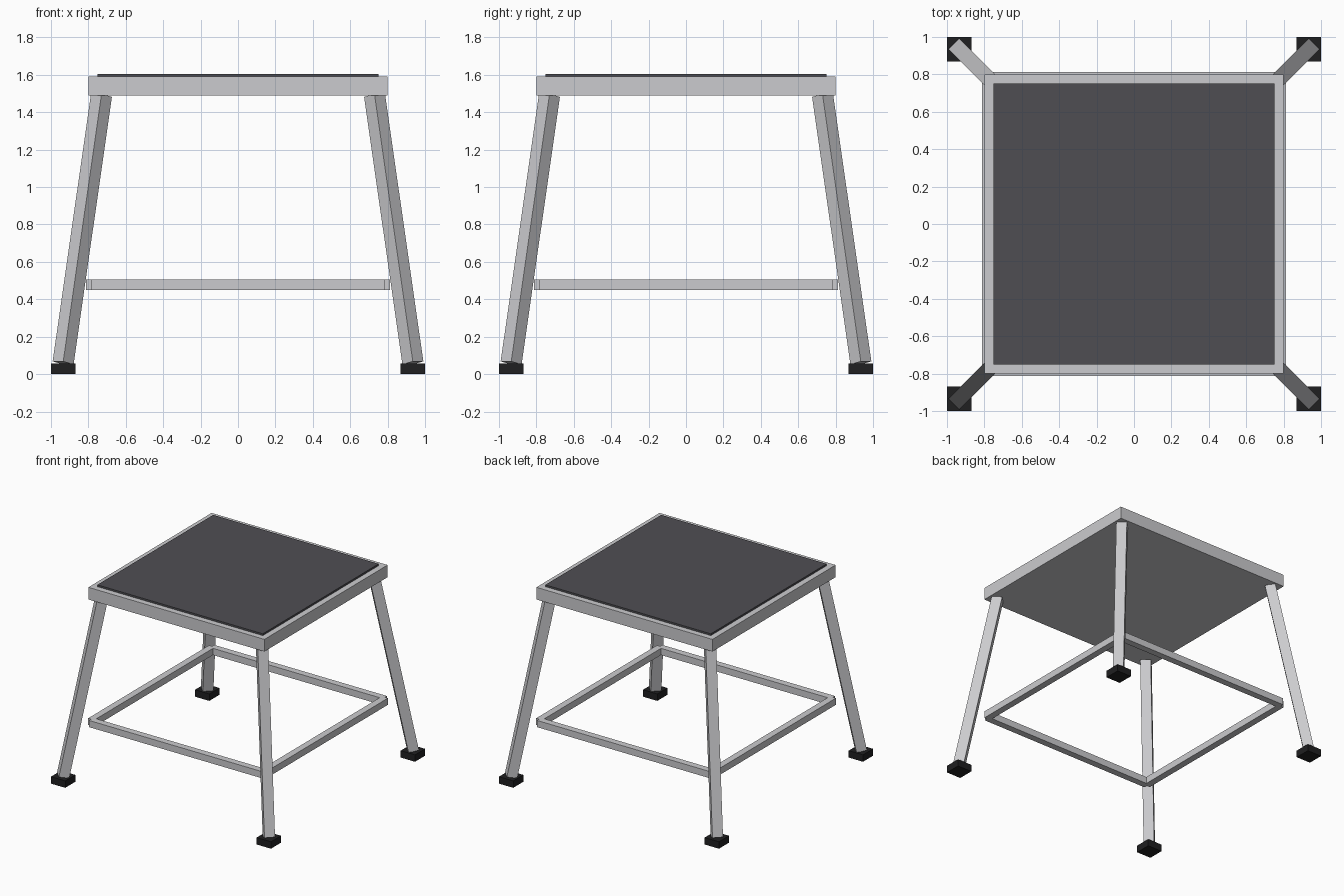
import bpy
from mathutils import Vector, Matrix

if "Cube" in bpy.data.objects:
    bpy.data.objects.remove(bpy.data.objects["Cube"])


def material(name, rgb):
    m = bpy.data.materials.new(name)
    m.diffuse_color = (*rgb, 1)
    m.use_nodes = True
    m.node_tree.nodes["Principled BSDF"].inputs["Base Color"].default_value = m.diffuse_color
    return m


metal = material("brushed metal", (0.60, 0.60, 0.62))
grip = material("dark grip mat", (0.078, 0.076, 0.086))
rubber = material("black rubber", (0.014, 0.014, 0.015))


def box(name, size, matrix, mat):
    bpy.ops.mesh.primitive_cube_add(size=1)
    ob = bpy.context.object
    ob.name = name
    ob.data.transform(matrix @ Matrix.Diagonal((*size, 1)))
    ob.data.materials.append(mat)
    return ob


def at(x, y, z):
    return Matrix.Translation((x, y, z))


# Top platform and its grip mat
box("seat", (1.6, 1.6, 0.10), at(0, 0, 1.54), metal)
box("seat_mat", (1.504, 1.504, 0.016), at(0, 0, 1.597), grip)

# Splayed legs, turned 45 degrees, each with a rubber foot
for sy, depth in ((-1, "front"), (1, "back")):
    for sx, side in ((-1, "left"), (1, "right")):
        low = Vector((sx * 0.935, sy * 0.935, 0.06))
        high = Vector((sx * 0.73, sy * 0.73, 1.49))
        axis = (high - low).normalized()
        tangent = Vector((-sy, sx, 0)).normalized()
        radial = tangent.cross(axis)
        turn = Matrix((radial, tangent, axis)).transposed()
        # keep the frame right-handed
        if turn.determinant() < 0:
            turn = Matrix((-radial, tangent, axis)).transposed()
        box(f"{depth}_{side}_leg", (0.08, 0.08, (high - low).length),
            Matrix.Translation((low + high) / 2) @ turn.to_4x4(), metal)
        box(f"{depth}_{side}_foot", (0.13, 0.13, 0.057),
            at(sx * 0.935, sy * 0.935, 0.0285), rubber)

# Square ring of lower rails
for s, depth, side in ((-1, "front", "left"), (1, "back", "right")):
    box(f"{depth}_rail", (1.57, 0.055, 0.055), at(0, s * 0.785, 0.4775), metal)
    box(f"{side}_rail", (0.055, 1.57, 0.055), at(s * 0.785, 0, 0.4775), metal)
